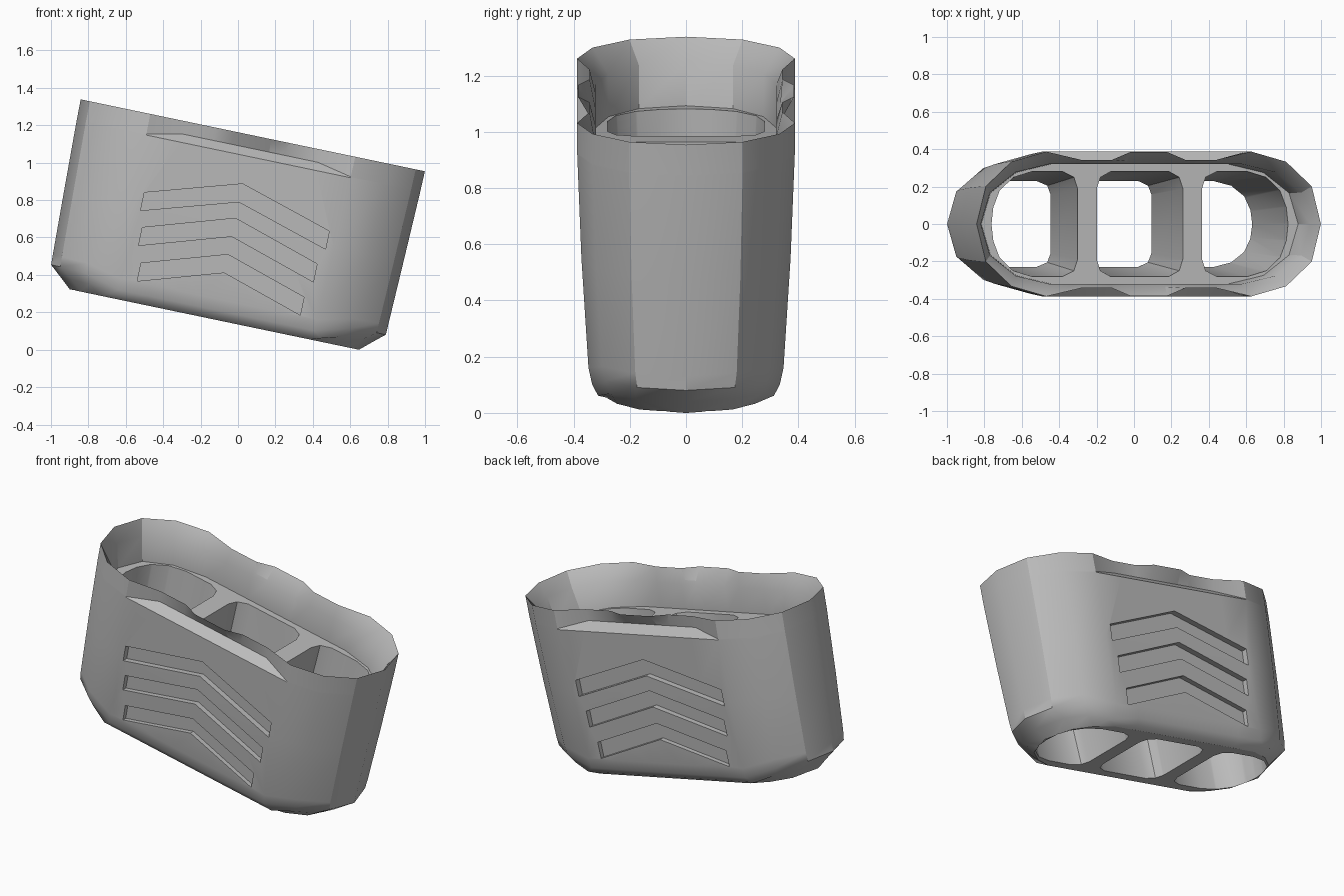
import bpy, bmesh, math
from mathutils import Matrix

cube = bpy.data.objects.get("Cube")
if cube:
    bpy.data.objects.remove(cube)

mat = bpy.data.materials.new("plain grey")
mat.use_nodes = True
mat.diffuse_color = (0.5, 0.5, 0.5, 1)
mat.node_tree.nodes["Principled BSDF"].inputs["Base Color"].default_value = (0.5, 0.5, 0.5, 1)

# Upright block first, then lean it sideways
LEAN = Matrix.Rotation(math.radians(11.8), 4, 'Y') @ Matrix.Translation((-0.157, 0, -0.007))


def loft(bm, rings):
    """Skin closed rings of equal length and cap both ends."""
    loops = [[bm.verts.new(p) for p in ring] for ring in rings]
    n = len(loops[0])
    for a, b in zip(loops, loops[1:]):
        for i in range(n):
            j = (i + 1) % n
            bm.faces.new((a[i], a[j], b[j], b[i]))
    bm.faces.new(loops[0][::-1])
    bm.faces.new(loops[-1])


def finish(bm, name):
    bmesh.ops.recalc_face_normals(bm, faces=bm.faces)
    bm.transform(LEAN)
    me = bpy.data.meshes.new(name)
    bm.to_mesh(me)
    bm.free()
    ob = bpy.data.objects.new(name, me)
    bpy.context.collection.objects.link(ob)
    me.materials.append(mat)
    return ob


def around(quarter):
    """Mirror a quarter outline (end tip to middle) into a whole ring."""
    half = quarter + [(-x, y, z) for x, y, z in reversed(quarter)]
    return half + [(x, -y, z) for x, y, z in reversed(half[1:-1])]


SIDE_X = (0.37, 0.2, 0.1)
ROUND = ((0, 0), (0.05, 0.52), (0.19, 0.86), (0.38, 1))
BLUNT = ((0, 0), (0.06, 0.58), (0.16, 0.86), (0.27, 1))


def ring(length, width, z_end, z_side=None, curve=ROUND, side=None):
    z_side = z_end if z_side is None else z_side
    heights = (z_end, z_end, z_end - (z_end - z_side) * 0.1, z_side)
    quarter = [(length - dx, width * f, z) for (dx, f), z in zip(curve, heights)]
    side = side or [(width, z_side)] * 3
    return around(quarter + [(x, y, z) for x, (y, z) in zip(SIDE_X, side)])


# Outer skin from the base up, over the thin rim and down into the recess
bm = bmesh.new()
loft(bm, [
    ring(0.79, 0.285, 0.139, curve=BLUNT),
    ring(0.85, 0.313, 0.192, 0.158, curve=BLUNT),
    ring(0.914, 0.334, 0.247, 0.19),
    ring(0.916, 0.347, 0.3, 0.25),
    ring(0.927, 0.372, 0.65),
    ring(0.938, 0.387, 1.03),
    ring(0.938, 0.387, 1.035, side=[(0.335, 1.075)] * 3),
    ring(0.94, 0.387, 1.145, side=[(0.343, 1.145), (0.343, 1.145), (0.385, 1.145)]),
    ring(0.90, 0.322, 1.06),
    ring(0.865, 0.32, 0.91),
])
body = finish(bm, "grip_body")

# Cutters: three tapering tunnels and the chevron grooves on both sides
bm = bmesh.new()
END_HOLE = ((0.34, 0.19), (0.36, 0.25), (0.42, 0.28), (0.59, 0.28), (0.69, 0.25), (0.765, 0.18), (0.8, 0.09), (0.81, 0))
MID_HOLE = ((0.235, 0.19), (0.215, 0.25), (0.16, 0.28))


def tunnel(outline):
    rings = []
    for z in (0.05, 1.0):
        t = (z - 0.14) / 0.77
        rings.append([(x * (0.957 + 0.043 * t), y * (0.82 + 0.18 * t), z) for x, y in outline])
    loft(bm, rings)


end = list(END_HOLE) + [(x, -y) for x, y in END_HOLE[-2::-1]]
mid = list(MID_HOLE) + [(-x, y) for x, y in MID_HOLE[::-1]]
mid += [(x, -y) for x, y in mid[::-1]]
tunnel(end)
tunnel([(-x, y) for x, y in end])
tunnel(mid)

for side in (1, -1):
    for peak, drop, half in ((0.88, 0.153, 0.505), (0.692, 0.15, 0.477), (0.494, 0.14, 0.445)):
        top = [(-half, peak - drop), (0, peak), (half, peak - drop)]
        shape = top + [(x, z - 0.098) for x, z in reversed(top)]
        floor = [(x, side * (0.325 + (z - 0.35) * 0.04), z) for x, z in shape]
        outside = [(x, side * 0.5, z) for x, z in shape]
        loft(bm, [floor, outside])
cutter = finish(bm, "groove_cutter")
cutter.hide_render = True

mod = body.modifiers.new("cuts", 'BOOLEAN')
mod.operation = 'DIFFERENCE'
mod.solver = 'EXACT'
mod.object = cutter
bpy.context.view_layer.objects.active = body
body.select_set(True)
cutter.select_set(False)
bpy.ops.object.modifier_apply(modifier=mod.name)
bpy.data.objects.remove(cutter)
bpy.ops.object.shade_smooth_by_angle(angle=math.radians(30))
